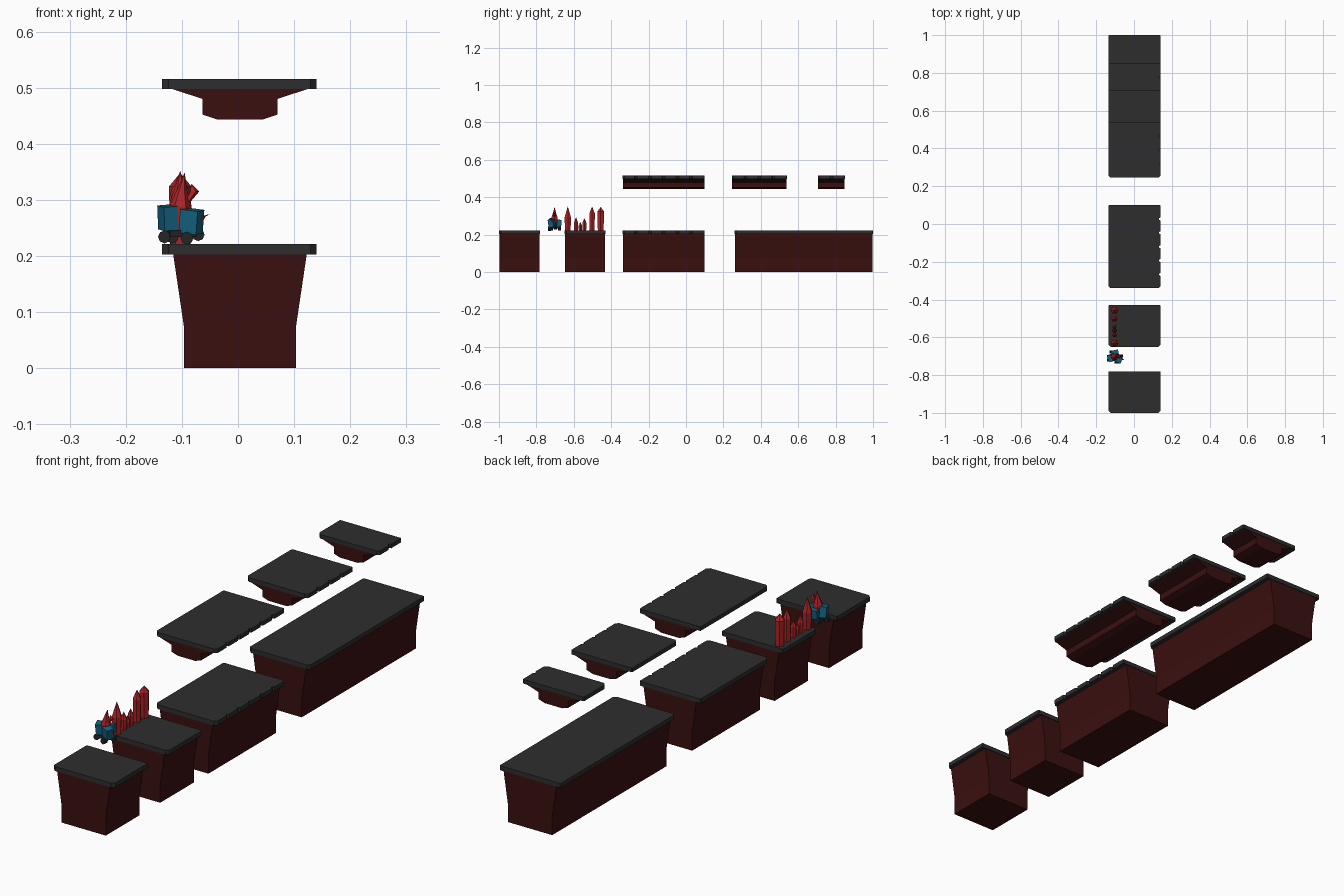
import bpy, bmesh, math
from mathutils import Matrix, Vector, Euler

if "Cube" in bpy.data.objects:
    bpy.data.objects.remove(bpy.data.objects["Cube"])


def material(name, rgb):
    m = bpy.data.materials.new(name)
    m.diffuse_color = (*rgb, 1)
    m.use_nodes = True
    m.node_tree.nodes["Principled BSDF"].inputs["Base Color"].default_value = m.diffuse_color
    return m


STONE = material("charcoal", (0.027, 0.027, 0.027))
EARTH = material("dark maroon", (0.043, 0.005, 0.005))
RED = material("crystal red", (0.42, 0.017, 0.02))
BLUE = material("steel blue", (0.007, 0.125, 0.22))
DARK = material("rubber black", (0.018, 0.018, 0.02))


def finish(name, bm, mat):
    bmesh.ops.recalc_face_normals(bm, faces=bm.faces)
    me = bpy.data.meshes.new(name)
    bm.to_mesh(me)
    bm.free()
    me.materials.append(mat)
    ob = bpy.data.objects.new(name, me)
    bpy.context.collection.objects.link(ob)
    return ob


def extrude(name, pts, offset, mat):
    """Closed prism from a planar outline."""
    bm = bmesh.new()
    face = bm.faces.new([bm.verts.new(p) for p in pts])
    ext = bmesh.ops.extrude_face_region(bm, geom=[face], use_keep_orig=True)
    vs = [g for g in ext["geom"] if isinstance(g, bmesh.types.BMVert)]
    bmesh.ops.translate(bm, verts=vs, vec=offset)
    return finish(name, bm, mat)


def box(name, size, loc, rot, mat):
    bm = bmesh.new()
    m = Matrix.Translation(loc) @ Euler(rot).to_matrix().to_4x4() @ Matrix.Diagonal((*size, 1))
    bmesh.ops.create_cube(bm, size=1, matrix=m)
    return finish(name, bm, mat)


def spike(name, base, rings, mat, sides=6, tip=None):
    """Stacked rings (radius, z) above the base, closed by a tip point."""
    bm = bmesh.new()
    b = Vector(base)
    loops = []
    for r, z, dx in rings:
        loops.append([bm.verts.new(b + Vector((dx + r * math.cos(2 * math.pi * i / sides),
                                               r * math.sin(2 * math.pi * i / sides), z)))
                      for i in range(sides)])
    bm.faces.new(loops[0])
    for lo, hi in zip(loops, loops[1:]):
        for i in range(sides):
            j = (i + 1) % sides
            bm.faces.new((lo[i], lo[j], hi[j], hi[i]))
    t = bm.verts.new(b + Vector(tip))
    for i in range(sides):
        bm.faces.new((loops[-1][i], loops[-1][(i + 1) % sides], t))
    return finish(name, bm, mat)


X0, X1, CX = -0.135, 0.14, 0.0035


def slab(name, y0, y1, z0, z1, notches):
    c = 0.011
    pts = [(X0 + c, y0), (X1 - c, y0), (X1, y0 + c)]
    for i in range(notches):                      # chipped right-hand edge
        y = y0 + (y1 - y0) * (i + 1) / (notches + 1)
        pts += [(X1, y - 0.008), (X1 - 0.007, y - 0.004), (X1 - 0.007, y + 0.004), (X1, y + 0.008)]
    pts += [(X1, y1 - 0.003), (X1 - 0.003, y1), (X0 + 0.003, y1), (X0, y1 - 0.003), (X0, y0 + c)]
    extrude(name, [(x, y, z0) for x, y in pts], (0, 0, z1 - z0), STONE)


def body(name, y0, y1, half):
    pts = [(CX + w, y0, z) for w, z in half] + [(CX - w, y0, z) for w, z in reversed(half)]
    extrude(name, pts, (0, y1 - y0, 0), EARTH)


# ground platforms: tapered earth under a stone slab
for n, (y0, y1, k) in enumerate([(-1, -0.78, 0), (-0.65, -0.43, 0), (-0.34, 0.10, 5), (0.26, 1, 0)]):
    slab(f"ground_slab_{n}", y0, y1, 0.203, 0.221, k)
    body(f"ground_body_{n}", y0 + 0.002, y1 - 0.002, [(0.1, 0), (0.1, 0.075), (0.119, 0.203)])

# floating platforms: slab over a stepped keel
for n, (y0, y1, k) in enumerate([(-0.34, 0.10, 5), (0.245, 0.54, 3), (0.705, 0.85, 1)]):
    slab(f"floating_slab_{n}", y0, y1, 0.498, 0.515, k)
    body(f"floating_keel_{n}", y0 + 0.002, y1 - 0.002,
         [(0.04, 0.443), (0.067, 0.452), (0.067, 0.48), (0.122, 0.498)])

# row of red crystals: y, base radius, shoulder radius, shoulder height, height
for n, (y, r0, r1, sh, h) in enumerate([
        (-0.632, 0.017, 0.020, 0.072, 0.133), (-0.588, 0.011, 0.013, 0.045, 0.075),
        (-0.565, 0.009, 0.011, 0.027, 0.050), (-0.543, 0.011, 0.012, 0.045, 0.070),
        (-0.502, 0.015, 0.017, 0.095, 0.131), (-0.456, 0.018, 0.020, 0.105, 0.129)]):
    spike(f"crystal_{n}", (-0.103, y, 0.219), [(r0, 0, 0), (r1, sh, 0)], RED, 6, (0, 0, h))

# small machine hovering in the gap
P = Vector((-0.103, -0.703, 0))
spike("machine_core", P + Vector((0, 0, 0.238)), [(0.016, 0, 0), (0.02, 0.05, 0), (0.009, 0.08, 0.003)],
      RED, 6, (0.008, 0, 0.111))
spike("machine_horn", P + Vector((0.012, 0.0, 0.295)), [(0.005, 0, 0), (0.009, 0.02, 0.013)],
      RED, 5, (0.008, 0, 0.034))
spike("machine_barb", P + Vector((0.035, -0.012, 0.262)), [(0.006, 0, 0), (0.004, 0.008, 0.006)],
      RED, 4, (0.018, -0.006, 0.013))
box("machine_left_pod", (0.026, 0.034, 0.043), P + Vector((-0.022, -0.006, 0.268)), (0.1, -0.08, 0.35), BLUE)
box("machine_right_pod", (0.034, 0.030, 0.042), P + Vector((0.02, -0.014, 0.262)), (0.1, 0.12, -0.4), BLUE)
box("machine_rear_pod", (0.034, 0.024, 0.036), P + Vector((0.004, 0.022, 0.262)), (-0.1, 0, 0.2), BLUE)
box("machine_chassis", (0.05, 0.04, 0.012), P + Vector((0, 0, 0.24)), (0, 0, 0.3), DARK)
for n, (x, y, z) in enumerate([(-0.028, -0.016, 0.234), (0.012, -0.028, 0.232),
                               (0.032, 0.004, 0.238), (-0.014, 0.026, 0.234)]):
    bm = bmesh.new()
    m = Matrix.Translation(P + Vector((x, y, z))) @ Matrix.Rotation(math.pi / 2, 4, 'X')
    bmesh.ops.create_cone(bm, cap_ends=True, segments=8, radius1=0.0115, radius2=0.0115, depth=0.016, matrix=m)
    finish(f"machine_wheel_{n}", bm, DARK)
